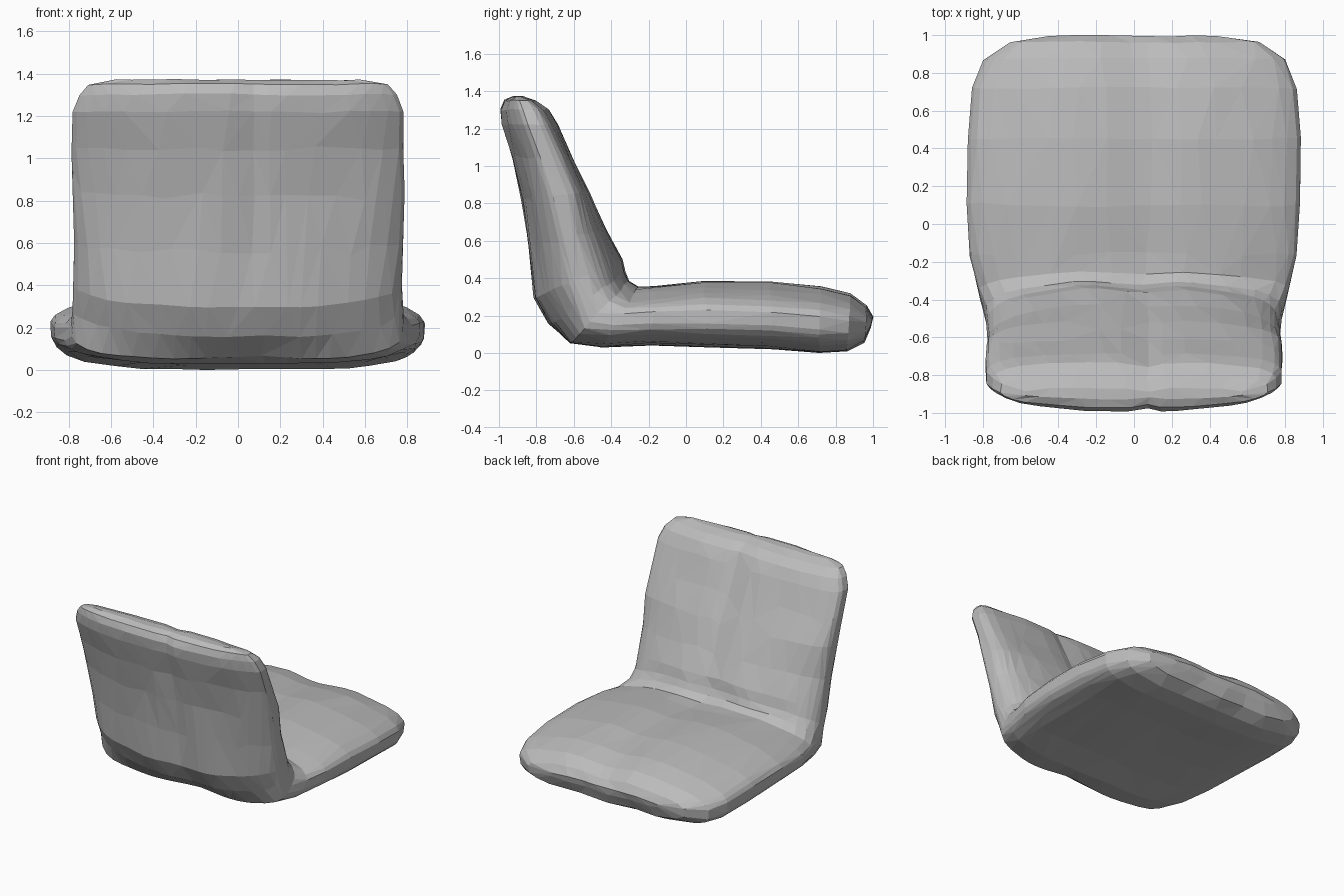
import bpy, bmesh, math
from mathutils import Vector, noise

cube = bpy.data.objects.get("Cube")
if cube:
    bpy.data.objects.remove(cube, do_unlink=True)

# Upholstery colour
fabric = bpy.data.materials.new("grey_fabric")
fabric.use_nodes = True
grey = (0.5, 0.5, 0.5, 1.0)
fabric.diffuse_color = grey
fabric.node_tree.nodes["Principled BSDF"].inputs["Base Color"].default_value = grey

# Stations from seat edge to backrest top:
# sitting side (y, z), underside (y, z), half width
STATIONS = [
    (1.00, .20, .985, .14, .46),
    (.965, .26, .95, .06, .66),
    (.88, .32, .86, .01, .80),
    (.72, .36, .72, .00, .86),
    (.45, .385, .45, .02, .88),
    (.10, .39, .12, .035, .885),
    (-.15, .365, -.20, .04, .865),
    (-.25, .36, -.45, .03, .82),
    (-.305, .385, -.62, .05, .79),
    (-.325, .43, -.74, .15, .78),
    (-.34, .50, -.82, .29, .775),
    (-.42, .66, -.845, .55, .78),
    (-.52, .86, -.88, .82, .785),
    (-.61, 1.04, -.93, 1.04, .785),
    (-.69, 1.22, -.985, 1.22, .78),
    (-.735, 1.30, -.995, 1.30, .75),
    (-.80, 1.345, -.975, 1.35, .71),
    (-.87, 1.37, -.93, 1.37, .58),
]
SIDES = 64
SEAM_X = 0.06


def section(y1, z1, y0, z0, half):
    """Cushion cross-section with a soft centre seam."""
    inner, outer = Vector((0, y1, z1)), Vector((0, y0, z0))
    middle, reach = (inner + outer) / 2, (inner - outer) / 2
    # Seat: domed top, flat underside. Backrest: rounded rear, squarer front
    if y1 > -.3:
        n_in, n_out = 2.1, 3.5
        flare, depth_in, depth_out = .16, .03, 0
    else:
        n_in = 2.5 if z1 < .8 else 4.0
        n_out = 3.5 if z0 < .1 else 2.0
        # The seam is narrow above and spreads at the foot
        flare = .06 + .10 * math.exp(-((z1 - .45) / .2) ** 2)
        depth_in, depth_out = .02, .025
    points = []
    for i in range(SIDES):
        a = 2 * math.pi * i / SIDES
        u, top = math.cos(a), math.sin(a) > 0
        n = n_in if top else n_out
        v = max(0, 1 - abs(u) ** n) ** (1 / n)
        x = u * half
        depth = (depth_in if top else depth_out) * math.exp(-((x - SEAM_X) / flare) ** 2)
        offset = v * reach.length - min(depth, reach.length * .5)
        p = middle + reach.normalized() * (offset if top else -offset)
        p.x = x
        # Slight lumpiness of soft upholstery
        points.append(p + noise.noise_vector(p * 4.5) * .01)
    return points


# Seat and backrest as one lofted cushion
bm = bmesh.new()
rings = [[bm.verts.new(p) for p in section(*s)] for s in STATIONS]
for a, b in zip(rings, rings[1:]):
    for i in range(SIDES):
        j = (i + 1) % SIDES
        bm.faces.new((a[i], a[j], b[j], b[i]))
for ring in (rings[0], rings[-1]):
    bm.faces.new(ring)
bmesh.ops.recalc_face_normals(bm, faces=bm.faces)
bmesh.ops.triangulate(bm, faces=bm.faces)
low = min(v.co.z for v in bm.verts)
bmesh.ops.translate(bm, verts=bm.verts, vec=(0, 0, -low))

mesh = bpy.data.meshes.new("seat_cushion")
bm.to_mesh(mesh)
bm.free()
mesh.materials.append(fabric)
seat = bpy.data.objects.new("seat_cushion", mesh)
bpy.context.collection.objects.link(seat)

# Coarse, irregular facets
facets = seat.modifiers.new("facets", "DECIMATE")
facets.ratio = 0.45
